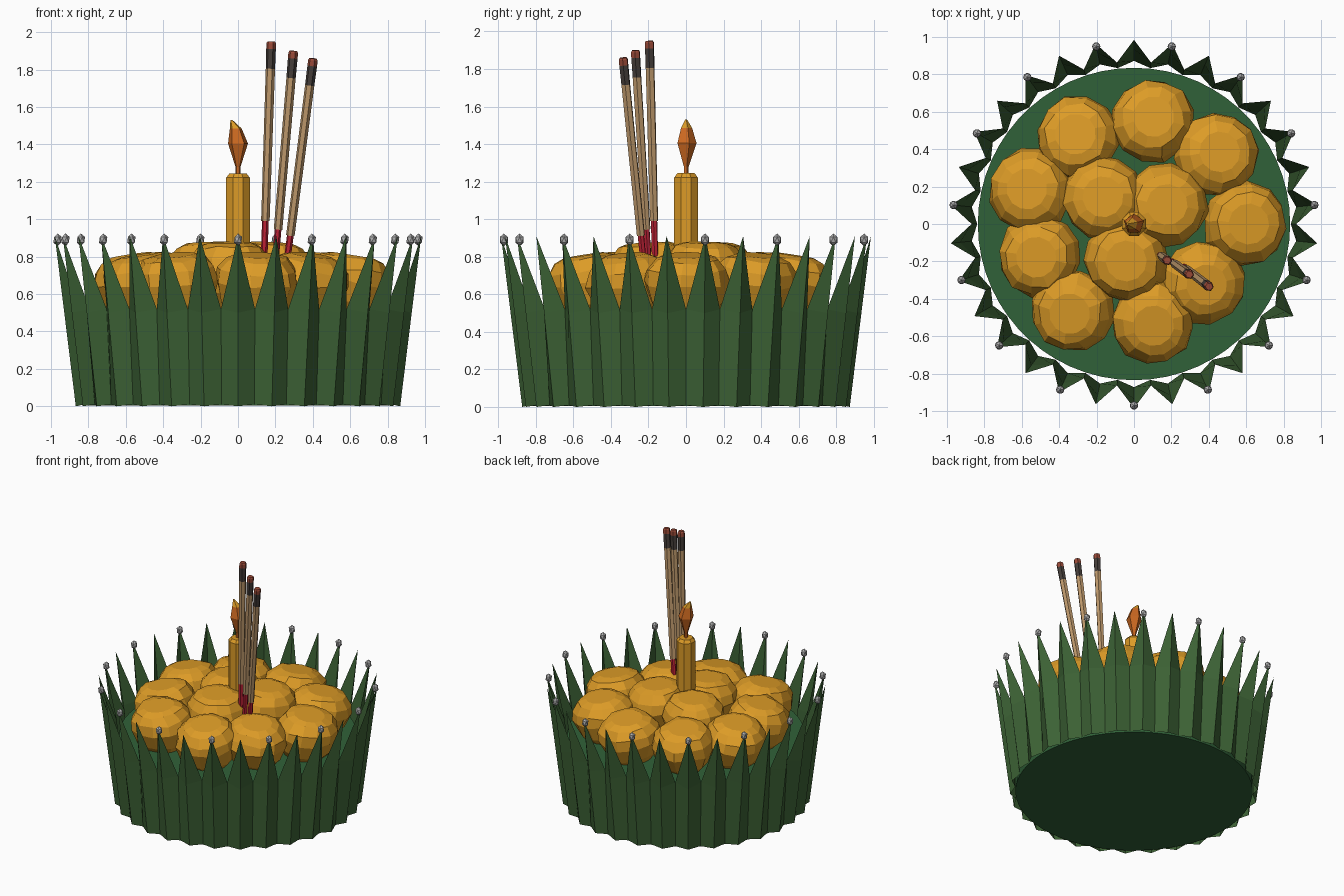
import bpy, bmesh, random
from math import sin, cos, pi, radians, atan2
from mathutils import Vector, Matrix

random.seed(4)
cube = bpy.data.objects.get("Cube")
if cube:
    bpy.data.objects.remove(cube)


def material(name, rgb):
    m = bpy.data.materials.new(name)
    m.use_nodes = True
    m.diffuse_color = (*rgb, 1)
    m.node_tree.nodes["Principled BSDF"].inputs["Base Color"].default_value = (*rgb, 1)
    return m


leaf_green = material("leaf green", (.045, .12, .035))
base_green = material("base green", (.03, .12, .04))
marigold = material("marigold", (.72, .33, .02))
flame_orange = material("flame orange", (.6, .14, .015))
wood = material("pale wood", (.52, .32, .15))
charcoal = material("charcoal", (.06, .048, .042))
ember = material("ember brown", (.33, .07, .04))
red = material("stick red", (.5, .015, .035))
silver = material("bead grey", (.42, .42, .42))


def finish(name, bm, *mats):
    mesh = bpy.data.meshes.new(name)
    bm.to_mesh(mesh)
    bm.free()
    for m in mats:
        mesh.materials.append(m)
    ob = bpy.data.objects.new(name, mesh)
    bpy.context.collection.objects.link(ob)
    return ob


def lathe(bm, profile, sides, matrix=Matrix(), turn=0.0, bands=None):
    """Closed solid from (radius, height) rings; bands gives a material per ring gap."""
    rings = [[bm.verts.new(matrix @ Vector((r * cos(turn + 2 * pi * i / sides),
                                            r * sin(turn + 2 * pi * i / sides), z)))
              for i in range(sides)] for r, z in profile]
    bands = bands or [0] * (len(rings) - 1)
    for low, high, band in zip(rings, rings[1:], bands):
        for i in range(sides):
            j = (i + 1) % sides
            bm.faces.new((low[i], low[j], high[j], high[i])).material_index = band
    bm.faces.new(rings[0][::-1]).material_index = bands[0]
    bm.faces.new(rings[-1]).material_index = bands[-1]
    return rings


# Round base inside the leaf wall
bm = bmesh.new()
lathe(bm, [(.835, .005), (.835, .5)], 60)
finish("base", bm, base_green)

# Wall of folded leaves, each a creased sheet ending in a point
LEAVES = 30
half = pi / LEAVES
bm = bmesh.new()
for k in range(LEAVES):
    a = -pi / 2 + 2 * half * k

    def point(r, angle, z):
        return bm.verts.new((r * cos(angle), r * sin(angle), z))

    tip = point(.985, a, .91)
    crease = [point(.872, a, 0), point(.934, a, .5)]
    for side in (-1, 1):
        edge = [point(.838, a + side * half, .01), point(.868, a + side * half, .52)]
        faces = [(crease[0], edge[0], edge[1], crease[1]), (crease[1], edge[1], tip)]
        for f in faces:
            bm.faces.new(f if side > 0 else f[::-1])
finish("leaf_wall", bm, leaf_green)

# A bead on every second leaf tip
bm = bmesh.new()
for k in range(0, LEAVES, 2):
    a = -pi / 2 + 2 * half * k
    bmesh.ops.create_icosphere(
        bm, subdivisions=1, radius=.025,
        matrix=Matrix.Translation((.97 * cos(a), .97 * sin(a), .89)) @ Matrix.Diagonal((1, 1, 1.35, 1)))
finish("beads", bm, silver)

# Flower heads: nine leaning outwards around three in the middle
BLOOM = [(.11, -.2), (.19, -.1), (.225, .01), (.21, .08), (.165, .135), (.11, .155)]
outer = [(.1, .55), (.44, .37), (.59, 0), (.37, -.31), (.1, -.52),
         (-.33, -.46), (-.5, -.17), (-.55, .18), (-.3, .46)]
inner = [(-.16, .14), (.17, .1), (-.04, -.19)]
bm = bmesh.new()
for x, y in outer + inner:
    ring = (x, y) in outer
    lean = Matrix.Rotation(radians(9 if ring else 3), 4, Vector((-y, x, 0)))
    rings = lathe(bm, BLOOM, 12, Matrix.Translation((x, y, .655 if ring else .72)) @ lean,
                  random.random())
    for row in rings[1:-1]:
        for v in row:
            v.co += Vector([random.uniform(-.009, .009) for _ in range(3)])
finish("flower_heads", bm, marigold)

# Candle with a bevelled rim
bm = bmesh.new()
lathe(bm, [(.068, .7), (.068, 1.222), (.05, 1.245)], 8, turn=pi / 8)
finish("candle", bm, marigold)

# Flame, its upper tip bent to one side
bm = bmesh.new()
rings = lathe(bm, [(.013, 1.24), (.014, 1.28), (.056, 1.405), (.033, 1.485), (.006, 1.53)],
              5, turn=pi / 2, bands=[0, 0, 0, 1])
for row, shift in zip(rings[3:], (-.012, -.035)):
    for v in row:
        v.co.x += shift
finish("flame", bm, flame_orange, marigold)

# Three incense sticks: red foot, wooden body, burnt end and ember
sticks = [((.14, -.165, .8), (.178, -.195, 1.95)),
          ((.2, -.2, .78), (.296, -.27, 1.9)),
          ((.26, -.225, .76), (.402, -.335, 1.86))]
for n, (start, end) in enumerate(sticks, 1):
    start, end = Vector(start), Vector(end)
    axis = end - start
    length = axis.length
    aim = Matrix.Translation(start) @ axis.to_track_quat('Z', 'Y').to_matrix().to_4x4()
    foot = length - .96
    profile = [(.018, 0), (.018, foot), (.023, foot), (.025, length - .145),
               (.026, length - .04), (.026, length - .01), (.02, length)]
    bm = bmesh.new()
    lathe(bm, profile, 6, aim, bands=[0, 1, 1, 2, 3, 3])
    finish(f"incense_stick_{n}", bm, red, wood, charcoal, ember)
